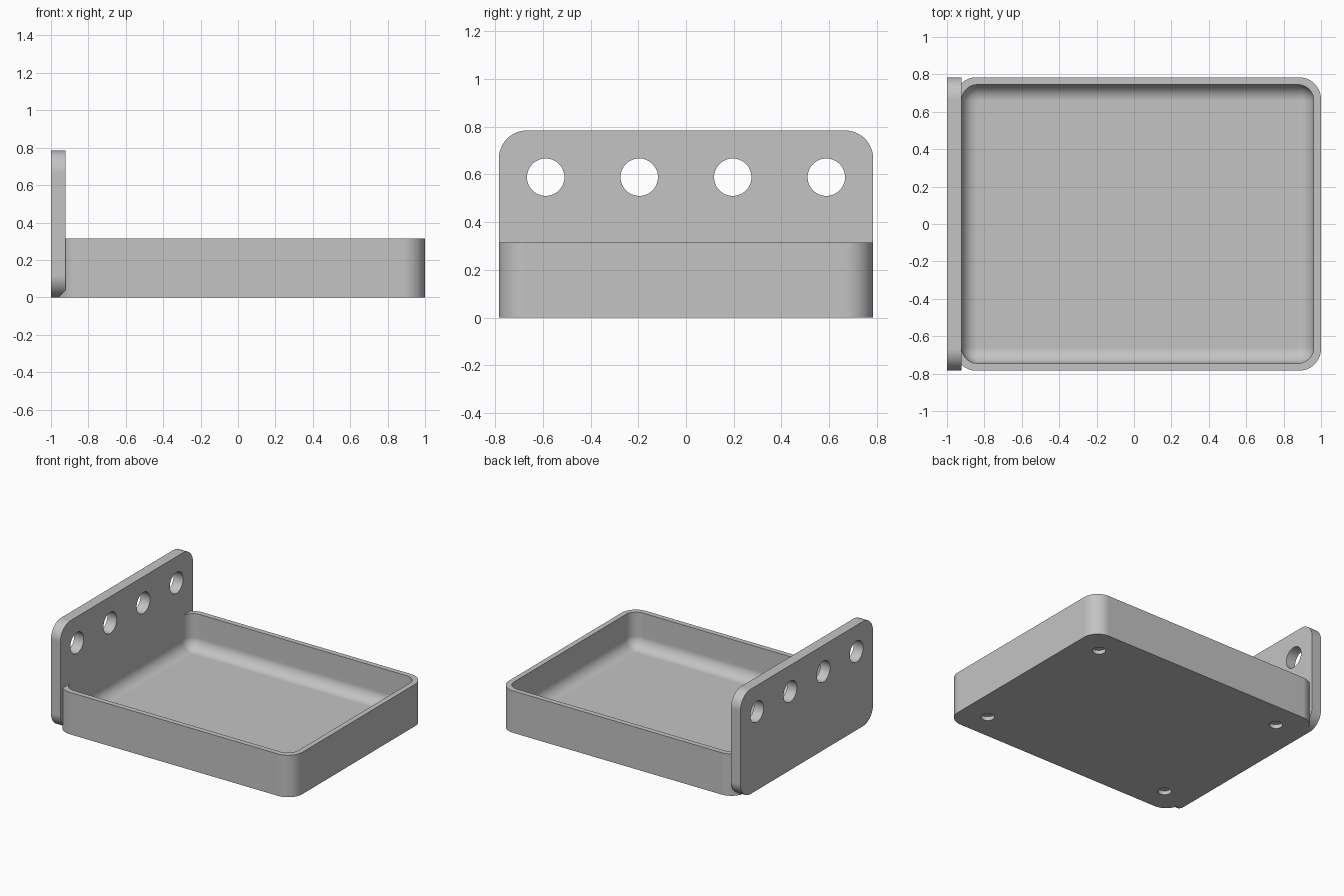
import bpy
import bmesh
import math
from mathutils import Matrix

if "Cube" in bpy.data.objects:
    bpy.data.objects.remove(bpy.data.objects["Cube"], do_unlink=True)

MM = 2 / 51                      # the whole part is 51 mm long
HALF_Y = 20 * MM
TRAY_LEFT, TRAY_TOP = -1 + MM, 8 * MM
WALL, FLOOR = MM, 0.05
OUTER_R, INNER_R = 3 * MM, 0.085
ARC = 12                         # segments per rounded corner

grey = bpy.data.materials.new("light grey")
grey.use_nodes = True
colour = (0.55, 0.55, 0.55, 1)
grey.diffuse_color = colour
grey.node_tree.nodes["Principled BSDF"].inputs["Base Color"].default_value = colour


def rounded_rect(u0, u1, v0, v1, r):
    """Counter-clockwise outline of a rectangle with round corners."""
    corners = [(u1 - r, v1 - r), (u0 + r, v1 - r), (u0 + r, v0 + r), (u1 - r, v0 + r)]
    points = []
    for i, (cu, cv) in enumerate(corners):
        for k in range(ARC + 1):
            a = math.pi / 2 * (i + k / ARC)
            points.append((cu + r * math.cos(a), cv + r * math.sin(a)))
    return points


def loft(name, rings):
    """Solid skinned through rings of equal length, capped at both ends."""
    bm = bmesh.new()
    loops = [[bm.verts.new(p) for p in ring] for ring in rings]
    for a, b in zip(loops, loops[1:]):
        for i in range(len(a)):
            j = (i + 1) % len(a)
            bm.faces.new((a[i], a[j], b[j], b[i]))
    bm.faces.new(loops[0][::-1])
    bm.faces.new(loops[-1])
    bmesh.ops.remove_doubles(bm, verts=bm.verts, dist=1e-5)
    bmesh.ops.recalc_face_normals(bm, faces=bm.faces)
    return to_object(name, bm)


def to_object(name, bm):
    mesh = bpy.data.meshes.new(name)
    bm.to_mesh(mesh)
    bm.free()
    mesh.materials.append(grey)
    obj = bpy.data.objects.new(name, mesh)
    bpy.context.collection.objects.link(obj)
    return obj


def drill(obj, centres, radius, depth, rotation):
    """Cut a round hole, depth long, centred on each of the points."""
    bm = bmesh.new()
    for c in centres:
        bmesh.ops.create_cone(bm, cap_ends=True, segments=48, radius1=radius,
                              radius2=radius, depth=depth,
                              matrix=Matrix.Translation(c) @ rotation)
    cutter = to_object("hole_cutter", bm)
    cutter.hide_render = True
    mod = obj.modifiers.new("holes", "BOOLEAN")
    mod.operation, mod.solver, mod.object = "DIFFERENCE", "EXACT", cutter
    activate(obj)
    bpy.ops.object.modifier_apply(modifier=mod.name)
    bpy.data.objects.remove(cutter, do_unlink=True)


def activate(obj):
    bpy.ops.object.select_all(action="DESELECT")
    obj.select_set(True)
    bpy.context.view_layer.objects.active = obj


def finish(obj):
    activate(obj)
    bpy.ops.object.shade_smooth_by_angle(angle=math.radians(30))
    obj.modifiers.new("clean_shading", "WEIGHTED_NORMAL").keep_sharp = True


def tray_ring(inset, r, z):
    outline = rounded_rect(TRAY_LEFT + inset, 1 - inset,
                           -HALF_Y + inset, HALF_Y - inset, r)
    return [(x, y, z) for x, y in outline]


# Tray: outer wall, rim, inner wall and a filleted floor
rings = [tray_ring(0, OUTER_R, 0), tray_ring(0, OUTER_R, TRAY_TOP),
         tray_ring(WALL, INNER_R, TRAY_TOP)]
for k in range(ARC + 1):
    a = math.pi / 2 * k / ARC
    rings.append(tray_ring(WALL + INNER_R * (1 - math.cos(a)), INNER_R * math.cos(a),
                           FLOOR + INNER_R * (1 - math.sin(a))))
tray = loft("tray", rings)

# Shallow round recesses under the four corners
inset = 5 * MM
feet = [(x, y, 0) for x in (TRAY_LEFT + inset, 1 - inset)
        for y in (-HALF_Y + inset, HALF_Y - inset)]
drill(tray, feet, 0.046, 0.06, Matrix.Identity(4))
finish(tray)

# Upright mounting plate with a row of four holes
outline = rounded_rect(-HALF_Y, HALF_Y, 0, 20 * MM, OUTER_R)
plate = loft("mounting_plate",
             [[(x, y, z) for y, z in outline] for x in (-1, -1 + 2 * MM)])
centres = [(-1 + MM, (i - 1.5) * 10 * MM, 15 * MM) for i in range(4)]
drill(plate, centres, 2 * MM, 0.3, Matrix.Rotation(math.pi / 2, 4, "Y"))
finish(plate)
